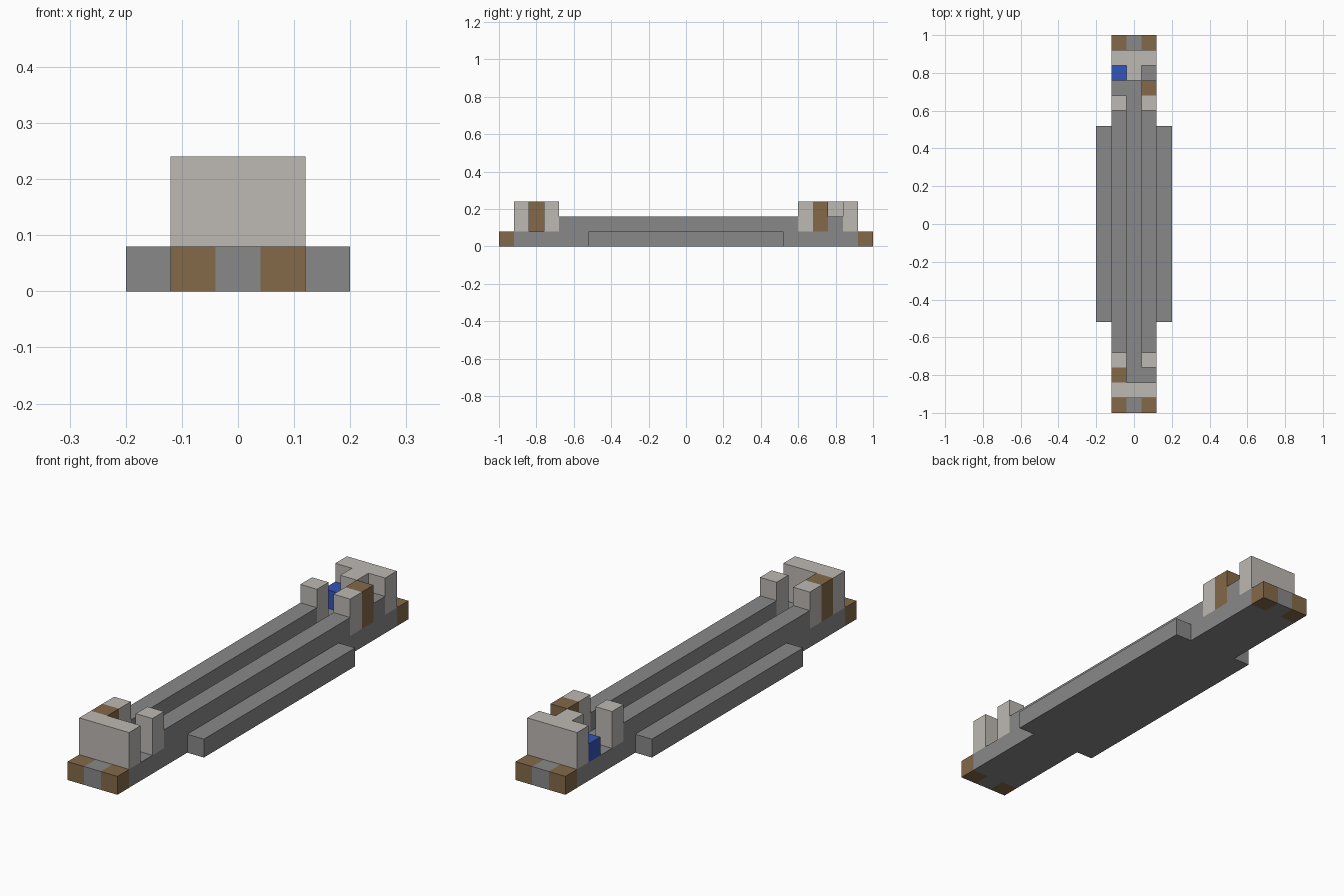
import bpy
import bmesh

cube = bpy.data.objects.get("Cube")
if cube:
    bpy.data.objects.remove(cube, do_unlink=True)

U = 0.08  # one block


def material(name, rgb):
    m = bpy.data.materials.new(name)
    m.use_nodes = True
    m.diffuse_color = (*rgb, 1)
    m.node_tree.nodes["Principled BSDF"].inputs["Base Color"].default_value = (*rgb, 1)
    return m


grey = material("mid grey", (0.25, 0.25, 0.25))
pale = material("pale stone", (0.51, 0.485, 0.455))
brown = material("wood brown", (0.23, 0.143, 0.065))
blue = material("blue", (0.035, 0.09, 0.48))


def prism(name, outline, z0, z1, mat):
    """Extrude a plan outline, given in blocks, from z0 to z1."""
    bm = bmesh.new()
    face = bm.faces.new([bm.verts.new((x * U, y * U, z0 * U)) for x, y in outline])
    ext = bmesh.ops.extrude_face_region(bm, geom=[face])
    top = [v for v in ext["geom"] if isinstance(v, bmesh.types.BMVert)]
    bmesh.ops.translate(bm, verts=top, vec=(0, 0, (z1 - z0) * U))
    bmesh.ops.recalc_face_normals(bm, faces=bm.faces)
    mesh = bpy.data.meshes.new(name)
    bm.to_mesh(mesh)
    bm.free()
    mesh.materials.append(mat)
    obj = bpy.data.objects.new(name, mesh)
    bpy.context.collection.objects.link(obj)


def box(name, x, y, z0, z1, mat, length=1):
    """One block wide box, x is its centre and y its front edge."""
    a, b = x - 0.5, x + 0.5
    prism(name, [(a, y), (b, y), (b, y + length), (a, y + length)], z0, z1, mat)


# Base slab with side wings and notched ends
quarter = [(0.5, 12.5), (0.5, 11.5), (1.5, 11.5), (1.5, 6.5), (2.5, 6.5)]
half = quarter + [(x, -y) for x, y in reversed(quarter)]
prism("base", half + [(-x, y) for x, y in reversed(half)], 0, 1, grey)

for side, x in (("right", -1), ("left", 1)):
    # Corner blocks, rails and pale posts on both sides
    box("front_corner_" + side, x, -12.5, 0, 1, brown)
    box("back_corner_" + side, x, 11.5, 0, 1, brown)
    box("rail_" + side, x, -8.5, 1, 2, grey, length=16)
    box("front_post_" + side, x, -9.5, 1, 3, pale)
    box("back_post_" + side, x, 7.5, 1, 3, pale)

# End walls, the back one T-shaped
prism("front_wall", [(-1.5, -11.5), (1.5, -11.5), (1.5, -10.5), (-1.5, -10.5)], 1, 3, pale)
prism("back_wall", [(-1.5, 11.5), (-1.5, 10.5), (-0.5, 10.5), (-0.5, 9.5),
                    (0.5, 9.5), (0.5, 10.5), (1.5, 10.5), (1.5, 11.5)], 1, 3, pale)

# Doors and seats inside the end cabins
box("front_door", -1, -10.5, 1, 3, brown)
box("back_door", 1, 8.5, 1, 3, brown)
box("grey_seat", 1, 9.5, 1, 2, grey)
box("blue_seat", -1, 9.5, 1, 2, blue)
